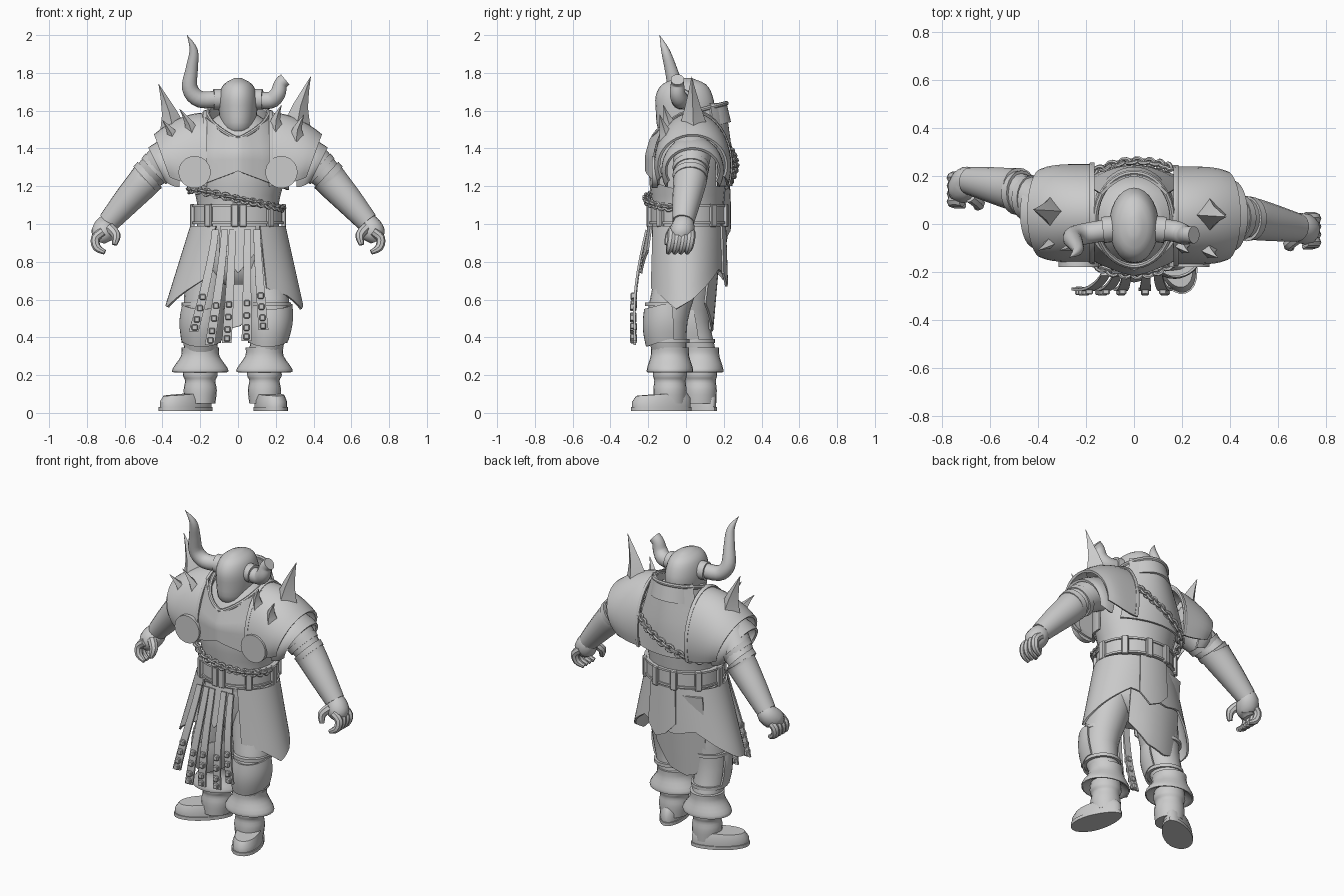
import bpy, bmesh, math
from math import sin, cos, radians, pi
from mathutils import Vector, Matrix, Quaternion

if "Cube" in bpy.data.objects:
    bpy.data.objects.remove(bpy.data.objects["Cube"])

grey = bpy.data.materials.new("plain_grey")
grey.use_nodes = True
GREY = (0.6, 0.6, 0.6, 1)
grey.diffuse_color = GREY
grey.node_tree.nodes["Principled BSDF"].inputs["Base Color"].default_value = GREY


def finish(name, bm, angle=35):
    bmesh.ops.recalc_face_normals(bm, faces=bm.faces[:])
    mesh = bpy.data.meshes.new(name)
    bm.to_mesh(mesh)
    bm.free()
    mesh.materials.append(grey)
    ob = bpy.data.objects.new(name, mesh)
    bpy.context.collection.objects.link(ob)
    bpy.ops.object.select_all(action='DESELECT')
    ob.select_set(True)
    bpy.context.view_layer.objects.active = ob
    bpy.ops.object.shade_smooth_by_angle(angle=radians(angle))


def smooth(pts, k=4):
    """Catmull-Rom through tuples of any length."""
    p = [Vector(q) for q in pts]
    p = [p[0]] + p + [p[-1]]
    out = []
    for a, b, c, d in zip(p, p[1:], p[2:], p[3:]):
        for i in range(k):
            t = i / k
            out.append(b + (c - a) * (t / 2) + (a * 2 - b * 5 + c * 4 - d) * (t * t / 2)
                       + (b * 3 - a - c * 3 + d) * (t ** 3 / 2))
    return out + [p[-1]]


def skin(bm, rings):
    rows = [[bm.verts.new(p) for p in r] for r in rings]
    n = len(rows[0])
    for a, b in zip(rows, rows[1:]):
        for i in range(n):
            bm.faces.new((a[i], a[(i + 1) % n], b[(i + 1) % n], b[i]))
    bm.faces.new(rows[0])
    bm.faces.new(rows[-1])


def loft(name, rows, n=24, k=3):
    """Stacked level ellipses: x, y, z, rx, ry."""
    bm = bmesh.new()
    skin(bm, [[(x + rx * cos(2 * pi * i / n), y + ry * sin(2 * pi * i / n), z) for i in range(n)]
              for x, y, z, rx, ry in smooth(rows, k)])
    finish(name, bm)


def tube(name, pts, n=12, k=4, side=1):
    """Round section along a path of x, y, z, radius."""
    pts = [(side * x, y, z, r) for x, y, z, r in pts]
    pts = smooth(pts, k) if k > 1 else [Vector(p) for p in pts]
    pos = [p.to_3d() for p in pts]
    q, old, rings = Quaternion(), Vector((0, 0, 1)), []
    for i, p in enumerate(pts):
        d = (pos[min(i + 1, len(pos) - 1)] - pos[max(i - 1, 0)]).normalized()
        q, old = old.rotation_difference(d) @ q, d
        r = max(p[3], .001)
        rings.append([pos[i] + q @ Vector((r * cos(2 * pi * j / n), r * sin(2 * pi * j / n), 0)) for j in range(n)])
    bm = bmesh.new()
    skin(bm, rings)
    finish(name, bm)


def sheet(name, f, nu, nv, thick=.012):
    """Curved plate from f(u, v), given thickness."""
    bm = bmesh.new()
    g = [[bm.verts.new(f(i / nu, j / nv)) for j in range(nv + 1)] for i in range(nu + 1)]
    for i in range(nu):
        for j in range(nv):
            bm.faces.new((g[i][j], g[i + 1][j], g[i + 1][j + 1], g[i][j + 1]))
    bmesh.ops.recalc_face_normals(bm, faces=bm.faces[:])
    bmesh.ops.solidify(bm, geom=bm.faces[:], thickness=thick)
    finish(name, bm)


def lerp(a, b, t):
    return a + (b - a) * t


def along(vals, u):
    i = min(int(u * (len(vals) - 1)), len(vals) - 2)
    return lerp(vals[i], vals[i + 1], u * (len(vals) - 1) - i)


def box(name, loc, size, turn=0):
    bm = bmesh.new()
    m = Matrix.Translation(loc) @ Matrix.Rotation(turn, 4, 'Z') @ Matrix.Diagonal((*size, 1))
    bmesh.ops.create_cube(bm, size=1, matrix=m)
    bmesh.ops.bevel(bm, geom=bm.edges[:], offset=.005, segments=1, affect='EDGES')
    finish(name, bm)


# Body core
loft("torso", [(0, 0, .93, .22, .18), (0, .01, 1.1, .215, .19), (0, .01, 1.25, .25, .205),
               (0, .02, 1.4, .26, .2), (0, .03, 1.52, .18, .15), (0, .02, 1.58, .1, .1)])
loft("pelvis", [(0, 0, .68, .1, .1), (0, 0, .76, .2, .15), (0, 0, .98, .23, .18)])

# Breastplate, back plate and gorget with rolled rim
def breast(u, v):
    a = radians(lerp(-180, 0, u))
    z = lerp(1.28 - .1 * abs(cos(a)), 1.45 + .13 * abs(cos(a)), v)
    s = 1 - 1.4 * max(0, z - 1.37)
    ridge = .016 * max(0, 1 - abs(u - .5) * 8)
    return (.27 * s * cos(a), .01 + (.21 * s + ridge) * sin(a), z)

def back(u, v):
    x = lerp(-1, 1, u)
    z = lerp(1.2, 1.64, v)
    return (x * lerp(.24, .14, v), .245 - .08 * x * x - .06 * max(0, v - .4), z)

def neckline(a, drop=0, grow=0):
    s = sin(a)
    r = 1 + grow
    return (.16 * r * cos(a), .02 + .195 * r * s, (1.59 + .05 * s if s > 0 else 1.45 + .14 * (1 - abs(s)) ** .6) - drop)

sheet("breastplate", breast, 32, 8)
sheet("back_plate", back, 16, 6)
sheet("gorget", lambda u, v: neckline(2 * pi * u, .1 * v, .12 * v), 48, 3)
tube("gorget_rim", [(*neckline(2 * pi * (i + .5) / 40), .012) for i in range(41)], 8, 1)

# Helmet and horns, one of them broken
loft("helmet", [(0, -.02, 1.46, .05, .08), (0, -.02, 1.51, .085, .13), (0, -.005, 1.6, .102, .155),
                (0, -.01, 1.68, .1, .15), (0, -.01, 1.74, .075, .115), (0, -.01, 1.772, .02, .04)], 28)
tube("right_horn", [(-.08, -.02, 1.665, .045), (-.2, -.04, 1.66, .045), (-.255, -.055, 1.72, .042),
                    (-.245, -.08, 1.82, .033), (-.235, -.11, 1.92, .022), (-.27, -.14, 2, 0)], 16)
tube("left_horn", [(.08, -.02, 1.66, .045), (.17, -.03, 1.655, .045), (.21, -.045, 1.69, .042),
                   (.225, -.045, 1.74, .036), (.25, -.045, 1.765, .036)], 16)
for s in (-1, 1):
    tube("horn_socket", [(.085, -.02, 1.66, .055), (.13, -.025, 1.66, .055)], 16, 1, s)

# Shoulder armour, its outer edge square to the arm
def shoulder(name, s, cy, x, zc, h, ry, arc, lean=.06):
    def f(u, v):
        t = radians(lerp(-arc, arc, u))
        return (s * (lerp(*x, v) + lean * v * cos(t)), cy + lerp(*ry, v ** 5) * sin(t), zc + lerp(*h, v * v) * cos(t))
    sheet(name, f, 24, 8, .014)

for s, cy, side in ((1, .035, "left"), (-1, .045, "right")):
    shoulder(side + "_pauldron", s, cy, (.17, .385), 1.31, (.28, .165), (.205, .185), 112)
    shoulder(side + "_pauldron_flange", s, cy, (.165, .185), 1.31, (.295, .288), (.212, .21), 112, 0)
    shoulder(side + "_lower_lame", s, cy, (.31, .415), 1.285, (.18, .12), (.165, .145), 120)
    tube(side + "_disc", [(.23, -.15, 1.275, .085), (.23, -.18, 1.275, .085)], 28, 1, s)

def spike(name, base, tip, r):
    mid = [lerp(b, t, .45) for b, t in zip(base, tip)]
    mid[0] -= .012 if tip[0] > 0 else -.012
    tube(name, [(*base, r), (*mid, r * .5), (*tip, 0)], 4, 2)

spike("left_big_spike", (.31, .04, 1.5), (.385, .03, 1.78), .08)
spike("left_outer_spike", (.31, -.1, 1.45), (.35, -.14, 1.58), .045)
spike("left_inner_spike", (.2, -.08, 1.5), (.23, -.12, 1.63), .045)
spike("right_big_spike", (-.34, .05, 1.47), (-.42, .06, 1.74), .08)
spike("right_outer_spike", (-.34, -.06, 1.44), (-.4, -.11, 1.55), .045)
spike("right_inner_spike", (-.24, -.07, 1.47), (-.31, -.11, 1.61), .045)

# Arms, bracers and hands
for s, y0, y1, y2, yh, side in ((1, .03, .02, -.015, -.015, "left"), (-1, .08, .145, .18, .155, "right")):
    tube(side + "_upper_arm", [(.25, y0, 1.41, .1), (.37, y0, 1.35, .1), (.5, y1, 1.23, .076)], 16, 4, s)
    for t in (.4, .75):
        x, y, z = lerp(.37, .5, t), lerp(y0, y1, t), lerp(1.35, 1.23, t)
        tube(side + "_arm_band", [(x, y, z, .102 - .01 * t), (x + .025, y, z - .023, .098 - .01 * t)], 20, 1, s)
    tube(side + "_bracer", [(.475, y1, 1.25, .09), (.5, y1, 1.22, .088), (.59, lerp(y1, y2, .5), 1.12, .075),
                            (.685, y2, 1.01, .058)], 18, 4, s)
    tube(side + "_palm", [(.67, y2, 1.03, .045), (.695, y2, .99, .062), (.72, yh - .01, .945, .062),
                          (.735, yh - .01, .91, .035)], 12, 3, s)
    for i in range(4):
        y = yh + .04 - .033 * i
        tube(side + "_finger", [(.715, y, .96, .024), (.755, y, .925, .024), (.747, y - .01, .875, .022),
                                (.705, y - .02, .85, .013)], 8, 3, s)
    tube(side + "_thumb", [(.68, yh - .04, .98, .028), (.645, yh - .07, .94, .025),
                           (.655, yh - .085, .89, .014)], 8, 3, s)

# Belt with loops
loft("belt", [(0, .01, z, .236, .2) for z in (1.005, 1.09)], 36, 1)
for z in (1, 1.09):
    loft("belt_edge", [(0, .01, z, .244, .208), (0, .01, z + .012, .244, .208)], 36, 1)
for d in (-130, -94, -84, -45, 0, 40, 75, 105, 140, 180):
    a = radians(d)
    box("belt_loop", (.242 * cos(a), .01 + .207 * sin(a), 1.045), (.026, .04, .12), math.atan2(sin(a) * 1.15, cos(a)))

# Chain slung around the waist and up the back
path = smooth([(.235, -.02, 1.08), (.2, -.12, 1.09), (.11, -.19, 1.11), (0, -.21, 1.13), (-.13, -.185, 1.16),
               (-.235, -.08, 1.18), (-.25, .06, 1.18), (-.18, .2, 1.2), (-.05, .255, 1.27), (.08, .255, 1.34),
               (.16, .23, 1.4)], 5)
for i, (a, b) in enumerate(zip(path, path[1:])):
    q = (b - a).to_track_quat('X', 'Z') @ Quaternion((1, 0, 0), pi / 2 * (i % 2) + .4)
    half = (b - a).length * .5 + .008
    ring = []
    for j in range(11):
        t = 2 * pi * j / 10
        ring.append((*((a + b) / 2 + q @ Vector((half * cos(t), .017 * sin(t), 0))), .008))
    tube("chain_link", ring, 6, 1)

# Skirt plates with pointed hems
def skirt(name, a0, a1, hem, wide, deep=.015, grow=0):
    def f(u, v):
        a = radians(lerp(a0, a1, u))
        z = lerp(.99, along(hem, u), v)
        t = (1 - z) / .45
        return ((.25 + wide * t + grow) * cos(a), (.2 + deep * t + grow) * sin(a), z)
    sheet(name, f, 24, 6)

skirt("left_skirt", -62, 80, (.66, .62, .55, .6, .68, .76, .73), .1)
skirt("right_skirt", -118, -285, (.72, .64, .56, .58, .65, .74, .7, .78), .14)
skirt("back_flap", 65, 105, (.74, .67, .7, .77), .05, .015, .012)
skirt("front_cloth", -112, -68, (.85, .81, .74, .8, .86), .05, .07, .003)
sheet("tail_cloth", lambda u, v: (lerp(-.22, .13, u), lerp(.19, .145, v) - .16 * (u - .5) ** 2,
                                  lerp(.95, along((.47, .43, .46, .58), u), v)), 9, 6)

# Studded straps
for top, low, z in ((-.12, -.235, .43), (-.07, -.15, .36), (-.03, -.06, .37), (.05, .045, .38), (.1, .135, .44)):
    def centre(v):
        return Vector((lerp(top, low, v ** 1.3), -.215 - .065 * sin(v * pi * .6), lerp(.97, z, v)))
    sheet("strap", lambda u, v: centre(v) + Vector(((u - .5) * lerp(.036, .052, v), 0, 0)), 1, 10)
    for v in (.66, .77, .88, .96):
        box("stud", centre(v), (.032, .036, .032))

# Legs: trousers, knee guards, cuffs and boots
def leg(side, hip, knee, ankle, heel, toe):
    (hx, hy), (kx, ky), (ax, ay) = hip, knee, ankle
    loft(side + "_leg", [(hx, hy, .88, .115, .13), (lerp(hx, kx, .5), lerp(hy, ky, .5), .68, .12, .12),
                         (kx, ky, .48, .1, .108), (ax, ay, .3, .085, .09)], 20)

    def guard(u, v):
        a = radians(lerp(-195, 15, u))
        z = lerp(.58 - .03 * abs(sin(a)), .39 - .04 * max(0, -sin(a)), v)
        r = .108 + .012 * sin(v * pi)
        t = (.48 - z) / .18 * .6
        return (lerp(kx, ax, t) + r * cos(a), lerp(ky, ay, t) + (r + .01) * sin(a), z)
    sheet(side + "_knee_guard", guard, 20, 10)
    loft(side + "_knee_strap", [(kx, ky, z, .11, .117) for z in (.565, .585)], 24, 1)
    loft(side + "_shin_strap", [(lerp(kx, ax, .4), lerp(ky, ay, .4), z, .105, .112) for z in (.37, .39)], 24, 1)
    loft(side + "_boot_cuff", [(ax, ay, .345, .1, .1), (ax, ay, .3, .102, .102), (ax, ay, .235, .146, .122),
                               (ax, ay, .215, .14, .117), (ax, ay, .25, .08, .08)], 24)
    loft(side + "_boot_shaft", [(ax, ay, .26, .085, .085), (ax, ay, .2, .092, .09), (ax, ay, .17, .08, .083),
                                (ax, ay, .12, .088, .088), (ax, ay, .05, .08, .085)], 20)
    # Foot and sole follow the toe direction
    d = Vector(toe) - Vector(heel)
    m = Matrix.Translation((*heel, 0)) @ Matrix.Rotation(math.atan2(d.y, d.x), 4, 'Z')
    half = d.length / 2
    for part, lo, hi, r in (("_sole", .01, .03, .082), ("_foot", .03, .1, .076)):
        bm = bmesh.new()
        rings = []
        for z, g in ((lo, 1), (lerp(lo, hi, .55), 1), (hi, .86 if hi > .05 else 1)):
            rings.append([m @ Vector((half + (half + r - .082) * g * cos(t), r * g * (1 + .15 * cos(t)) * sin(t),
                                      z - .01 * cos(t) * (z > .05))) for t in [2 * pi * i / 24 for i in range(24)]])
        skin(bm, rings)
        finish(side + part, bm)

leg("left", (.12, -.01), (.17, -.1), (.14, -.085), (.12, .03), (.215, -.29))
leg("right", (-.13, .01), (-.19, .02), (-.2, .075), (-.14, .15), (-.41, -.05))
